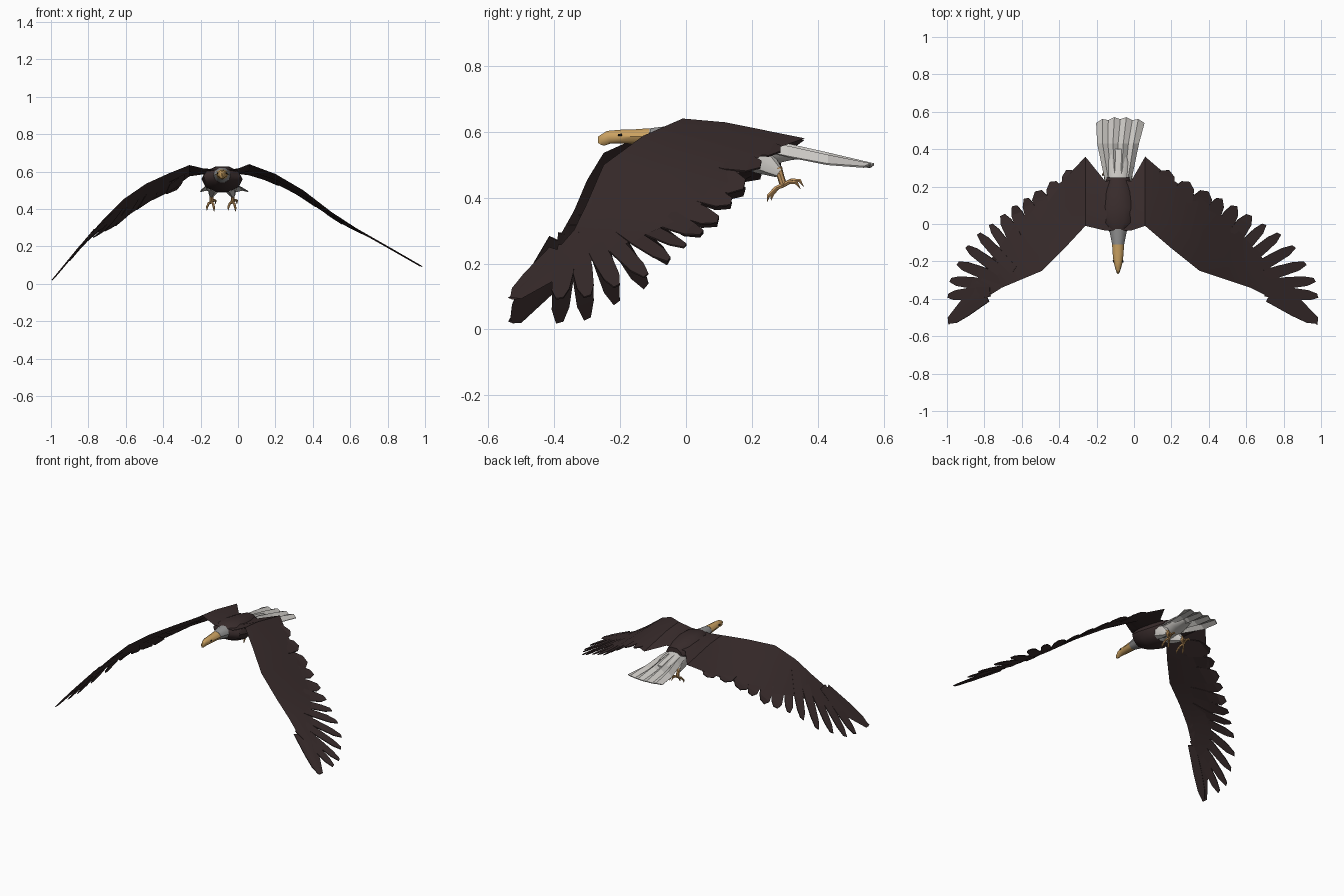
import bpy, bmesh, math
from mathutils import Vector

if "Cube" in bpy.data.objects:
    bpy.data.objects.remove(bpy.data.objects["Cube"])

CX = -0.085  # body centre line


def material(name, rgb):
    m = bpy.data.materials.new(name)
    m.diffuse_color = (*rgb, 1)
    m.use_nodes = True
    m.node_tree.nodes["Principled BSDF"].inputs["Base Color"].default_value = m.diffuse_color
    return m


BROWN = material("dark brown", (0.042, 0.026, 0.026))
GOLD = material("beak gold", (0.60, 0.36, 0.12))
ORANGE = material("leg orange", (0.55, 0.31, 0.12))
WHITE = material("tail white", (0.62, 0.60, 0.57))
GREY = material("neck grey", (0.30, 0.30, 0.30))
BLACK = material("eye black", (0.01, 0.01, 0.01))


def make(name, verts, faces, mat, angle=0, thick=0):
    me = bpy.data.meshes.new(name)
    me.from_pydata([tuple(v) for v in verts], [], faces)
    bm = bmesh.new()
    bm.from_mesh(me)
    bmesh.ops.recalc_face_normals(bm, faces=bm.faces)
    bm.to_mesh(me)
    bm.free()
    me.materials.append(mat)
    if angle:
        me.shade_smooth()
        me.set_sharp_from_angle(angle=math.radians(angle))
    ob = bpy.data.objects.new(name, me)
    bpy.context.collection.objects.link(ob)
    if thick:
        s = ob.modifiers.new("thickness", 'SOLIDIFY')
        s.thickness, s.offset = thick, 0
    return ob


def tube(name, rings, mat, n=10):
    """rings: (x, y, z, half width, half height) along a path"""
    verts, faces = [], []
    pts = [Vector(r[:3]) for r in rings]
    for i, r in enumerate(rings):
        d = (pts[min(i + 1, len(pts) - 1)] - pts[max(i - 1, 0)]).normalized()
        up = Vector((1, 0, 0)).cross(d).normalized()
        side = d.cross(up)
        for k in range(n):
            a = 2 * math.pi * k / n
            verts.append(pts[i] + side * math.cos(a) * r[3] + up * math.sin(a) * r[4])
    for i in range(len(rings) - 1):
        for k in range(n):
            a, b = i * n + k, i * n + (k + 1) % n
            faces.append((a, b, b + n, a + n))
    faces += [tuple(range(n)), tuple(range(len(verts) - n, len(verts)))]
    return make(name, verts, faces, mat, 40)


def interp(table, x):
    if x <= table[0][0]:
        return table[0][1]
    for (a, p), (b, q) in zip(table, table[1:]):
        if x <= b:
            return p + (q - p) * (x - a) / (b - a)
    return table[-1][1]


# Body, neck and hooked head
def body(name, rows, mat):
    tube(name, [(CX, *r) for r in ((y, z, w, h) for y, z, w, h in rows)], mat)


body("head_and_beak", [(-.262, .563, .003, .007), (-.256, .572, .009, .018), (-.235, .583, .016, .021),
                       (-.20, .585, .025, .022), (-.16, .585, .029, .023), (-.11, .585, .032, .027)], GOLD)
body("neck", [(-.11, .585, .032, .027), (-.08, .583, .038, .033), (-.03, .58, .048, .042)], GREY)
body("body", [(-.04, .58, .046, .04), (0, .575, .10, .055), (.08, .56, .11, .072),
              (.17, .555, .09, .066), (.25, .56, .06, .042)], BROWN)
body("rump", [(.17, .535, .06, .05), (.24, .535, .065, .042), (.32, .535, .06, .022),
              (.40, .53, .03, .008)], WHITE)
for s in (-1, 1):
    tube("eye", [(CX + s * .024, -.206, .59, .004, .003), (CX + s * .025, -.194, .591, .004, .004)], BLACK, 6)

# Wings: one plan shape, squeezed for the left side; each side has its own height curve
STATIONS = [(.06, -.01, .06, .36), (.2, -.13, .2, .24), (.35, -.25, .38, .12), (.5, -.30, .53, 0),
            (.62, -.34, .65, -.14), (.8, -.43, .8, -.31), (.98, -.54, .985, -.50)]
LEAD = [(s[0], s[1]) for s in STATIONS]
HEIGHT = {1: [(.06, .64), (.16, .61), (.33, .515), (.57, .33), (.99, .09)],
          -1: [(.26, .635), (.47, .55), (.63, .44), (.8, .26), (1, .015)]}
DROP = {1: [(.06, .06), (.2, .05), (.45, .03), (.7, 0)],
        -1: [(.26, .06), (.32, .10), (.66, .10), (.8, .02), (1, 0)]}
# feather tip x, y and root x, y
FEATHERS = [(.17, .29, .14, .08), (.28, .23, .22, 0), (.38, .18, .3, -.05), (.46, .14, .36, -.1),
            (.54, .10, .42, -.15), (.62, .05, .46, -.18), (.70, .0, .5, -.22), (.78, -.05, .54, -.25),
            (.86, -.12, .58, -.28), (.92, -.21, .62, -.3), (.97, -.30, .66, -.33), (.985, -.385, .7, -.36),
            (.975, -.525, .72, -.39)]


def wing_point(side, x, y):
    wx = x if side > 0 else -.26 - (x - .06) * .796
    t = min(max((y - interp(LEAD, x)) / .35, 0), 1)
    z = interp(HEIGHT[side], abs(wx)) - interp(DROP[side], abs(wx)) * t
    return Vector((wx, y, z))


def wing(side, label):
    # thin folded sheet from the body centre to the wing tip
    sections = [(Vector((CX, -.035, .61)), Vector((CX, .235, .595)), .02),
                (Vector((CX + side * .07, -.035, .61)), Vector((CX + side * .07, .23, .59)), .02)]
    for i, (lx, ly, tx, ty) in enumerate(STATIONS):
        sections.append((wing_point(side, lx, ly), wing_point(side, tx, ty), .016 - .002 * i))
    verts, faces = [], []
    for a, b, h in sections:
        m = a.lerp(b, .35)
        up = Vector((0, 0, h))
        verts += [a, m + up * .6, b, m - up]
    for i in range(len(sections) - 1):
        for k in range(4):
            a, b = i * 4 + k, i * 4 + (k + 1) % 4
            faces.append((a, b, b + 4, a + 4))
    faces += [(0, 1, 2, 3), tuple(range(len(verts) - 4, len(verts)))]
    make(label + "_wing", verts, faces, BROWN, 30)

    # feathers lie on the same surface, with blunt slanted ends
    verts, faces = [], []
    for i, (tx, ty, rx, ry) in enumerate(FEATHERS):
        tip, root = Vector((tx, ty)), Vector((rx, ry))
        d = tip - root
        n = Vector((-d.y, d.x)).normalized()
        w = .06 if i < 3 else .044 if i < 6 else .031
        base = len(verts)
        outline = [(0, -.9), (.55, -1), (.85, -.85), (1, -.3), (.97, .4), (.8, .85), (.5, 1), (0, .9)]
        for f, s in outline:
            p = root + d * f + n * s * w
            q = wing_point(side, p.x, p.y)
            q.z += .003 * (i % 2) - .004
            verts.append(q)
        faces += [(base, base + 1, base + 6, base + 7), (base + 1, base + 2, base + 5, base + 6),
                  (base + 2, base + 3, base + 4, base + 5)]
    make(label + "_wing_feathers", verts, faces, BROWN, 0, .005)


wing(1, "right")
wing(-1, "left")

# Tail fan with folded ridges
verts, faces = [], []
COLS = 9
for y, z, half, fold in [(.22, .565, .065, .006), (.31, .55, .085, .012), (.43, .525, .11, .010), (.56, .497, .128, .004)]:
    for k in range(COLS):
        u = k / (COLS - 1) * 2 - 1
        end = (.012 * (k % 2) - .02 * u * u) if y > .5 else 0
        verts.append((CX + .012 * (y > .5) + u * half, y + end,
                      z + fold * (1 if k % 2 else -1) - .014 * u * u * (y < .5)))
for r in range(3):
    for k in range(COLS - 1):
        a = r * COLS + k
        faces.append((a, a + 1, a + COLS + 1, a + COLS))
make("tail", verts, faces, WHITE, 0, .006)

# Legs with four clawed toes
for s, label in ((-1, "left"), (1, "right")):
    x = CX + s * .057
    tube(label + "_thigh", [(CX + s * .04, .19, .535, .035, .05), (CX + s * .048, .235, .51, .03, .042),
                            (x, .283, .475, .014, .016)], WHITE, 8)
    tube(label + "_shin", [(x, .277, .49, .013, .015), (x, .287, .465, .010, .011),
                           (x, .295, .44, .011, .011)], ORANGE, 8)
    for dx, ey, ez in ((0, .345, .452), (.022, .335, .445), (-.024, .262, .41), (.014, .25, .405)):
        mid = (x + dx * .6, (.295 + ey) / 2, (.44 + ez) / 2 + .006)
        tube(label + "_toe", [(x, .295, .438, .008, .008), (*mid, .007, .007), (x + dx, ey, ez, .006, .006),
                              (x + dx, ey + (.012 if ey > .3 else -.004), ez - .018, .001, .001)], ORANGE, 6)
